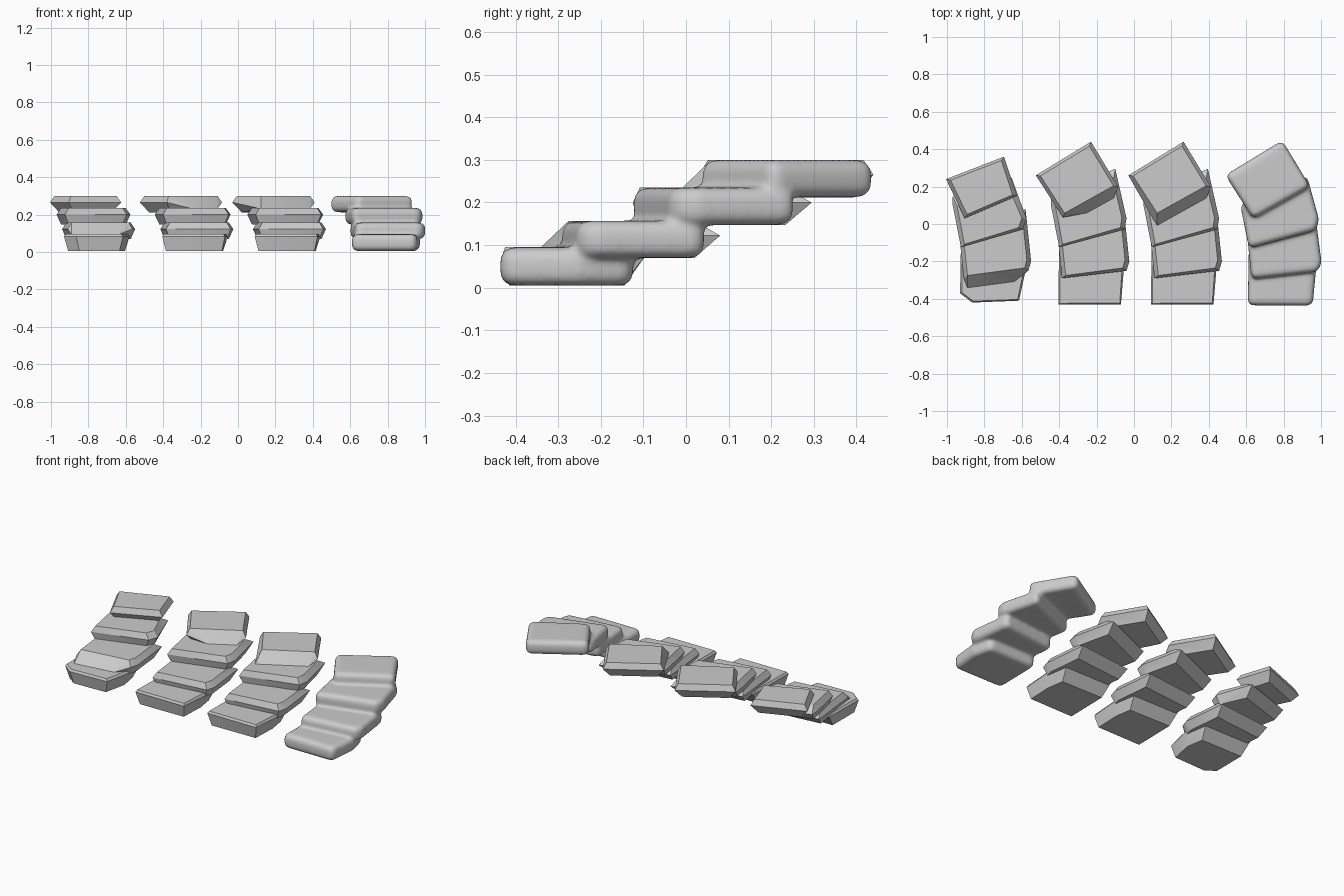
import bpy, bmesh, math
from mathutils import Vector

cube = bpy.data.objects.get("Cube")
if cube:
    bpy.data.objects.remove(cube)

stone = bpy.data.materials.new("grey_stone")
stone.use_nodes = True
stone.diffuse_color = (0.6, 0.6, 0.6, 1)
bsdf = stone.node_tree.nodes["Principled BSDF"]
bsdf.inputs["Base Color"].default_value = (0.6, 0.6, 0.6, 1)
bsdf.inputs["Roughness"].default_value = 0.9

# Slab outlines, front-left corner first, then front-right, then round the back
OUTLINES = [
    [(-.165, -.43), (.17, -.43), (.185, -.25), (.16, -.13), (-.16, -.13)],
    [(-.145, -.29), (.2, -.25), (.215, -.2), (.185, .04), (-.175, .0)],
    [(-.16, -.125), (.19, -.03), (.2, .03), (.14, .255), (-.205, .105)],
    [(-.14, .035), (.155, .2), (.01, .44), (-.285, .26)],
]
# The coarse stairs have a clipped bottom slab and shorter upper slabs
COARSE = [
    [(-.1, -.42), (.15, -.41), (.185, -.25), (.16, -.13), (-.16, -.13), (-.165, -.37)],
    OUTLINES[1],
    [(-.16, -.125), (.17, -.03), (.19, .03), (.11, .21), (-.205, .105)],
    [(-.14, .03), (.14, .15), (.07, .36), (-.24, .24)],
]
HEIGHTS = [(.005, .095), (.07, .157), (.147, .235), (.212, .3)]


def ring(outline, z, inset):
    """Outline at height z, pulled towards its centre."""
    pts = [Vector((x, y, z)) for x, y in outline]
    mid = sum(pts, Vector()) / len(pts)
    return [p + (mid - p).normalized() * inset for p in pts]


def add_hull(bm, points):
    verts = [bm.verts.new(p) for p in points]
    res = bmesh.ops.convex_hull(bm, input=verts)
    spare = {g for k in ("geom_interior", "geom_unused") for g in res[k]
             if isinstance(g, bmesh.types.BMVert)}
    bmesh.ops.delete(bm, geom=list(spare), context='VERTS')
    bmesh.ops.dissolve_limit(bm, angle_limit=math.radians(2),
                             verts=bm.verts, edges=bm.edges)


def make_object(name, bm, x):
    bmesh.ops.recalc_face_normals(bm, faces=bm.faces)
    mesh = bpy.data.meshes.new(name)
    bm.to_mesh(mesh)
    bm.free()
    mesh.materials.append(stone)
    obj = bpy.data.objects.new(name, mesh)
    obj.location.x = x
    bpy.context.collection.objects.link(obj)
    return obj


def select_only(obj):
    bpy.ops.object.select_all(action='DESELECT')
    obj.select_set(True)
    bpy.context.view_layer.objects.active = obj


def worn_steps(name, x):
    """Rounded stairs: bevelled slabs melted into one body."""
    bm = bmesh.new()
    for outline, (low, high) in zip(OUTLINES, HEIGHTS):
        add_hull(bm, ring(outline, low, -.008) + ring(outline, high, -.008))
    obj = make_object(name, bm, x)
    bevel = obj.modifiers.new("round_edges", 'BEVEL')
    bevel.width, bevel.segments = .03, 4
    melt = obj.modifiers.new("melt_together", 'REMESH')
    melt.mode, melt.voxel_size, melt.use_smooth_shade = 'VOXEL', .008, True
    relax = obj.modifiers.new("relax", 'SMOOTH')
    relax.factor, relax.iterations = .5, 14


def faceted_steps(name, x, ramp_slab, ramp_span, outlines):
    """Chamfered slabs; one slab has a ramp along part of its front edge."""
    body = None
    for i, (outline, (low, high)) in enumerate(zip(outlines, HEIGHTS)):
        first, last = i == 0, i == len(outlines) - 1
        middle = low + (high - low) * (.85 if first else .6)
        rim = ring(outline, middle, 0)
        top = ring(outline, high, .01 if first else .025)
        pts = ring(outline, low, .05 if last else .025) + rim + top
        if not last:
            # Sloped underside leaning back below the next slab
            pts += [p + Vector((0, .04, 0)) for p in rim[3:5]]
        if i == ramp_slab:
            foot = Vector((0, -.07, HEIGHTS[i - 1][1] - .004 - high))
            pts += [top[0].lerp(top[1], t) + foot for t in ramp_span]
        bm = bmesh.new()
        add_hull(bm, pts)
        part = make_object(name if first else "slab", bm, x)
        if first:
            body = part
            continue
        # Weld the slab into the body
        weld = body.modifiers.new("weld", 'BOOLEAN')
        weld.operation, weld.solver, weld.object = 'UNION', 'EXACT', part
        select_only(body)
        bpy.ops.object.modifier_apply(modifier=weld.name)
        bpy.data.objects.remove(part)
    select_only(body)
    bpy.ops.object.shade_smooth_by_angle(angle=math.radians(28))


worn_steps("worn_stairs", .78)
faceted_steps("faceted_stairs_fine", .255, 3, (0, 1), OUTLINES)
faceted_steps("faceted_stairs_medium", -.24, 3, (.5, 1), OUTLINES)
faceted_steps("faceted_stairs_coarse", -.765, 1, (0, .8), COARSE)
